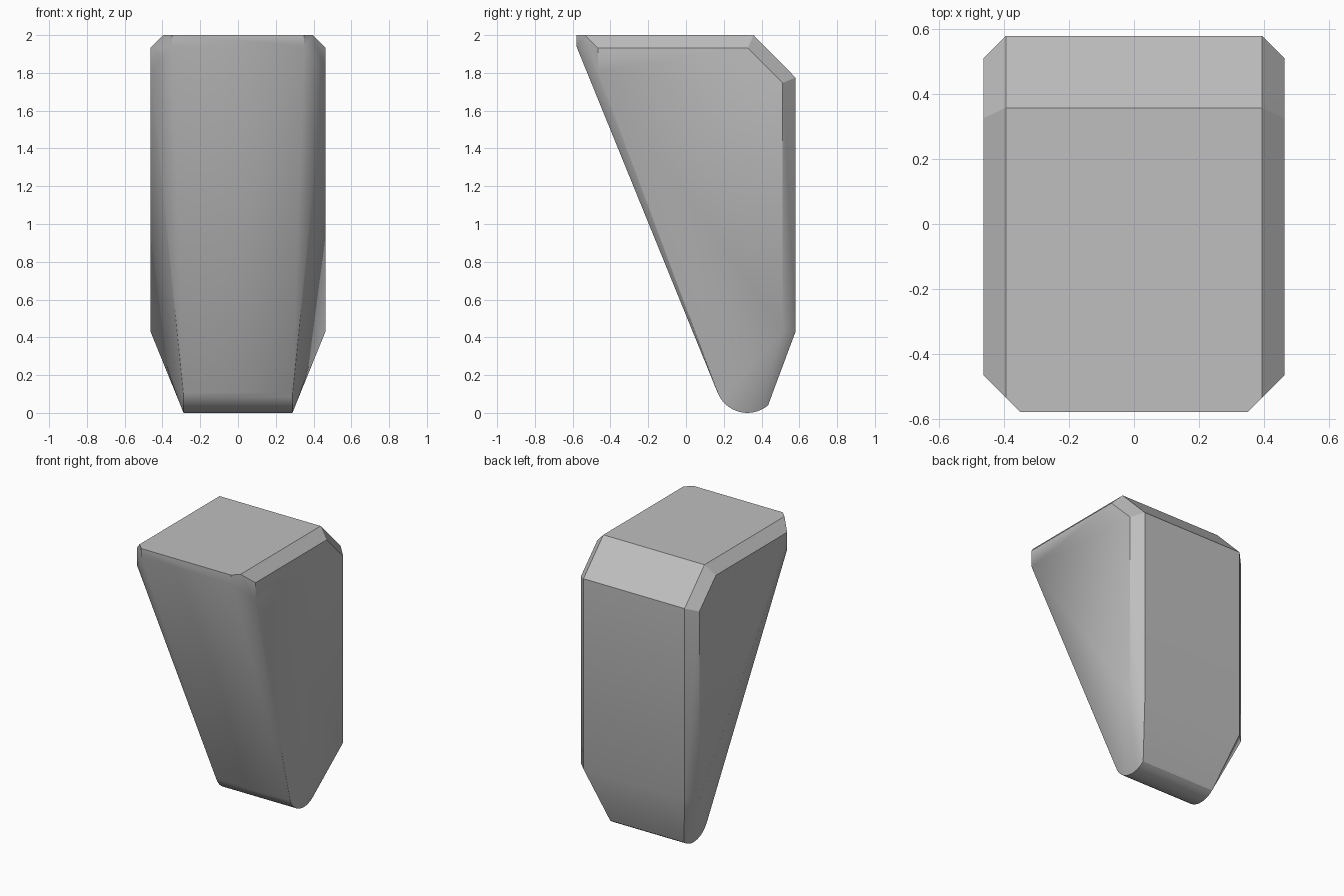
import bpy
import bmesh
from math import cos, sin, radians
from mathutils import Vector

cube = bpy.data.objects.get("Cube")
if cube:
    bpy.data.objects.remove(cube, do_unlink=True)


def make_material(name, rgb):
    mat = bpy.data.materials.new(name)
    mat.use_nodes = True
    color = (*rgb, 1.0)
    mat.diffuse_color = color
    mat.node_tree.nodes["Principled BSDF"].inputs["Base Color"].default_value = color
    return mat


def convex_object(name, half_points, mat):
    """Wrap mirrored outline points in a convex skin with merged flat faces."""
    bm = bmesh.new()
    for x, y, z in half_points:
        for side in (-1, 1):
            bm.verts.new(Vector((side * x, y, z)))
    hull = bmesh.ops.convex_hull(bm, input=bm.verts)
    spare = {v for v in hull["geom_interior"] + hull["geom_unused"]
             if isinstance(v, bmesh.types.BMVert) and not v.link_faces}
    bmesh.ops.delete(bm, geom=list(spare), context="VERTS")
    bmesh.ops.dissolve_limit(bm, angle_limit=radians(0.5),
                             verts=bm.verts, edges=bm.edges)
    bmesh.ops.recalc_face_normals(bm, faces=bm.faces)
    mesh = bpy.data.meshes.new(name)
    bm.to_mesh(mesh)
    bm.free()
    mesh.materials.append(mat)
    obj = bpy.data.objects.new(name, mesh)
    bpy.context.collection.objects.link(obj)
    bpy.ops.object.select_all(action="DESELECT")
    obj.select_set(True)
    bpy.context.view_layer.objects.active = obj
    bpy.ops.object.shade_smooth_by_angle(angle=radians(30))
    return obj


# Outer widths of the side walls and of the chamfered faces
WALL, INNER, TOE = 0.463, 0.395, 0.288

# Flat top with its side chamfers and sloping rear edge
top = [(0.35, -0.58, 2.0), (INNER, -0.535, 2.0), (INNER, 0.358, 2.0),
       (WALL, -0.467, 1.932), (WALL, 0.327, 1.932)]

# Front lip and cut corners
front = [(0.35, -0.58, 1.94), (WALL, -0.467, 1.81)]

# Back wall and its vertical chamfers
back = [(INNER, 0.58, 1.775), (INNER, 0.58, 0.43),
        (WALL, 0.512, 1.747), (WALL, 0.512, 0.43)]

# Rounded toe along the bottom
STEPS = 14
RADIUS, TOE_Y = 0.17, 0.325
toe = []
for i in range(STEPS + 1):
    a = radians(202 + (310 - 202) * i / STEPS)
    toe.append((TOE, TOE_Y + RADIUS * cos(a), RADIUS + RADIUS * sin(a)))

gray = make_material("plain gray", (0.52, 0.52, 0.52))
convex_object("wedge_block", top + front + back + toe, gray)
